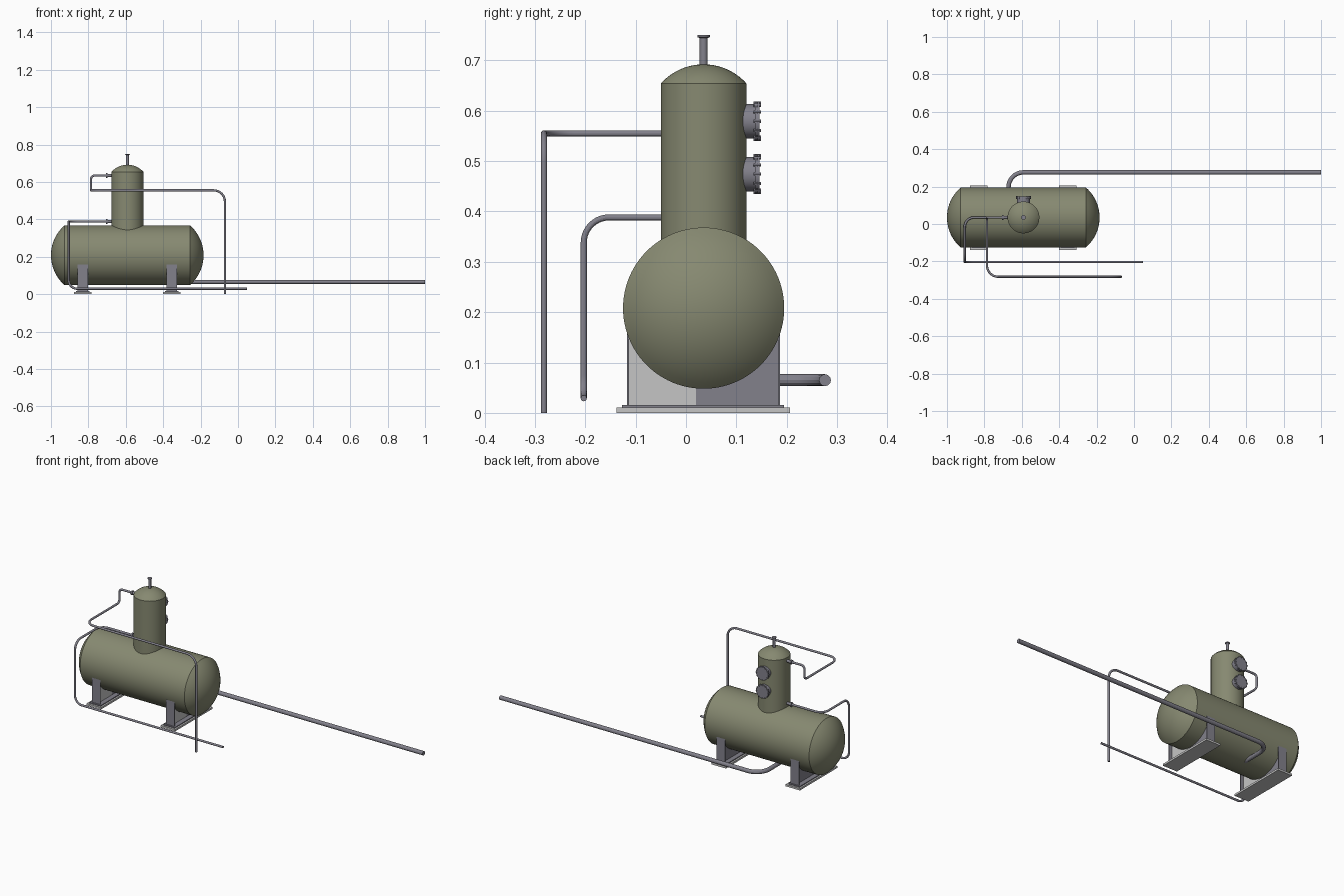
import bpy, bmesh, math
from mathutils import Vector, Matrix

if "Cube" in bpy.data.objects:
    bpy.data.objects.remove(bpy.data.objects["Cube"])


def material(name, rgb):
    m = bpy.data.materials.new(name)
    m.diffuse_color = (*rgb, 1)
    m.use_nodes = True
    m.node_tree.nodes["Principled BSDF"].inputs["Base Color"].default_value = m.diffuse_color
    return m


OLIVE = material("olive paint", (0.24, 0.25, 0.165))
STEEL = material("blue grey steel", (0.225, 0.22, 0.26))
PALE = material("pale grey", (0.56, 0.56, 0.56))


def add_object(name, mesh, mat, smooth=True):
    ob = bpy.data.objects.new(name, mesh)
    bpy.context.collection.objects.link(ob)
    mesh.materials.clear()
    mesh.materials.append(mat)
    if smooth:
        bpy.ops.object.select_all(action='DESELECT')
        ob.select_set(True)
        bpy.context.view_layer.objects.active = ob
        bpy.ops.object.shade_smooth_by_angle(angle=math.radians(28))
    return ob


def lathe(name, profile, origin, axis, mat, n=64):
    """Spin (radius, height) points around an axis; zero radius closes to a point."""
    bm = bmesh.new()
    rings = []
    for r, h in profile:
        if r < 1e-6:
            rings.append([bm.verts.new((0, 0, h))])
        else:
            rings.append([bm.verts.new((r * math.cos(2 * math.pi * i / n),
                                        r * math.sin(2 * math.pi * i / n), h)) for i in range(n)])
    for a, b in zip(rings, rings[1:]):
        for i in range(n):
            j = (i + 1) % n
            if len(a) == 1:
                bm.faces.new((a[0], b[j], b[i]))
            elif len(b) == 1:
                bm.faces.new((a[i], a[j], b[0]))
            else:
                bm.faces.new((a[i], a[j], b[j], b[i]))
    rot = Vector((0, 0, 1)).rotation_difference(Vector(axis)).to_matrix().to_4x4()
    bm.transform(Matrix.Translation(origin) @ rot)
    bmesh.ops.recalc_face_normals(bm, faces=bm.faces)
    mesh = bpy.data.meshes.new(name)
    bm.to_mesh(mesh)
    bm.free()
    return add_object(name, mesh, mat)


def disc(r, h0, h1):
    return [(0, h0), (r, h0), (r, h1), (0, h1)]


def cap(r, depth, base, steps=10):
    """Spherical cap profile from rim to crown, along +height."""
    R = (r * r + depth * depth) / (2 * depth)
    top = math.asin(r / R)
    return [(R * math.sin(top * (1 - k / steps)),
             base + depth - R + R * math.cos(top * (1 - k / steps))) for k in range(steps + 1)]


def box(name, lo, hi, mat):
    bm = bmesh.new()
    bmesh.ops.create_cube(bm, size=1)
    for v in bm.verts:
        v.co = [lo[k] if v.co[k] < 0 else hi[k] for k in range(3)]
    mesh = bpy.data.meshes.new(name)
    bm.to_mesh(mesh)
    bm.free()
    return add_object(name, mesh, mat, smooth=False)


def pipe(name, corners, radius):
    """Round pipe through (x, y, z, bend radius) corners."""
    pts = [Vector(c[:3]) for c in corners]
    path = [pts[0]]
    for i in range(1, len(pts) - 1):
        p, b = pts[i], corners[i][3]
        u, w = (pts[i - 1] - p).normalized(), (pts[i + 1] - p).normalized()
        centre = p + (u + w) * b
        for k in range(11):
            a = math.pi / 2 * k / 10
            path.append(centre - w * b * math.cos(a) - u * b * math.sin(a))
    path.append(pts[-1])
    cu = bpy.data.curves.new(name, 'CURVE')
    cu.dimensions = '3D'
    cu.bevel_depth = radius
    cu.bevel_resolution = 4
    cu.use_fill_caps = True
    sp = cu.splines.new('POLY')
    sp.points.add(len(path) - 1)
    for q, v in zip(sp.points, path):
        q.co = (*v, 1)
    tmp = bpy.data.objects.new(name + "_path", cu)
    bpy.context.collection.objects.link(tmp)
    bpy.context.view_layer.update()
    mesh = bpy.data.meshes.new_from_object(tmp.evaluated_get(bpy.context.evaluated_depsgraph_get()))
    bpy.data.objects.remove(tmp)
    return add_object(name, mesh, STEEL)


CY, CZ, TX = 0.035, 0.208, -0.591     # tank axis y and z, tower x

# horizontal tank with dished ends
end = cap(0.16, 0.073, 0.335)
lathe("horizontal_tank", [(r, -h) for r, h in reversed(end)] + end,
      (-0.592, CY, CZ), (1, 0, 0), OLIVE, 96)

# vertical tower with domed top
lathe("tower", [(0, 0.28), (0.085, 0.28)] + cap(0.085, 0.038, 0.654), (TX, CY, 0), (0, 0, 1), OLIVE)

# top vent nozzle with flange
lathe("top_nozzle", [(0, 0.68), (0.0078, 0.68), (0.0078, 0.744), (0.0125, 0.746),
                     (0.0125, 0.75), (0, 0.75)], (TX, CY, 0), (0, 0, 1), STEEL, 24)

# two bolted manholes on the back of the tower
for label, z in (("lower", 0.474), ("upper", 0.579)):
    lathe(label + "_manhole", [(0, 0.06), (0.034, 0.06), (0.034, 0.102), (0.039, 0.102), (0.039, 0.106),
                               (0.037, 0.106), (0.037, 0.107), (0.039, 0.107), (0.039, 0.111), (0, 0.111)],
          (TX, CY, z), (0, 1, 0), STEEL, 48)
    for i in range(12):
        a = math.pi * i / 6
        lathe(f"{label}_manhole_bolt_{i}", disc(0.0035, 0.099, 0.114),
              (TX + 0.0365 * math.cos(a), CY, z + 0.0365 * math.sin(a)), (0, 1, 0), STEEL, 6)

# side nozzles where the thin pipes join the tower
for label, z in (("lower", 0.388), ("upper", 0.634)):
    lathe(label + "_side_nozzle", [(0, 0.07), (0.008, 0.07), (0.008, 0.107), (0.0125, 0.107),
                                   (0.0125, 0.115), (0, 0.115)], (TX, CY, z), (-1, 0, 0), STEEL, 24)

# saddles: stepped base, web and two end plates
for label, x in (("left", -0.83), ("right", -0.354)):
    box(label + "_saddle_base", (x - 0.046, -0.138, 0), (x + 0.046, 0.206, 0.011), PALE)
    box(label + "_saddle_step", (x - 0.036, -0.127, 0.011), (x + 0.036, 0.195, 0.016), STEEL)
    box(label + "_saddle_web_front", (x - 0.008, -0.114, 0.016), (x + 0.008, 0.02, 0.15), PALE)
    box(label + "_saddle_web_back", (x - 0.008, 0.02, 0.016), (x + 0.008, 0.184, 0.15), STEEL)
    for side, y in (("front", -0.117), ("back", 0.183)):
        box(f"{label}_saddle_{side}_plate", (x - 0.027, y, 0.016), (x + 0.027, y + 0.004, 0.158), STEEL)

# pipes
pipe("outlet_pipe", [(-0.671, 0.08, 0.065), (-0.671, 0.276, 0.065, 0.08), (1.0, 0.276, 0.065)], 0.0118)
pipe("upper_pipe", [(-0.66, CY, 0.634), (-0.786, CY, 0.634, 0.02), (-0.786, CY, 0.555, 0.02),
                    (-0.786, -0.282, 0.555, 0.06), (-0.07, -0.282, 0.555, 0.06), (-0.07, -0.282, 0)], 0.006)
pipe("lower_pipe", [(-0.66, CY, 0.388), (-0.905, CY, 0.388, 0.05), (-0.905, -0.203, 0.388, 0.05),
                    (-0.905, -0.203, 0.029, 0.045), (0.047, -0.203, 0.029)], 0.006)
